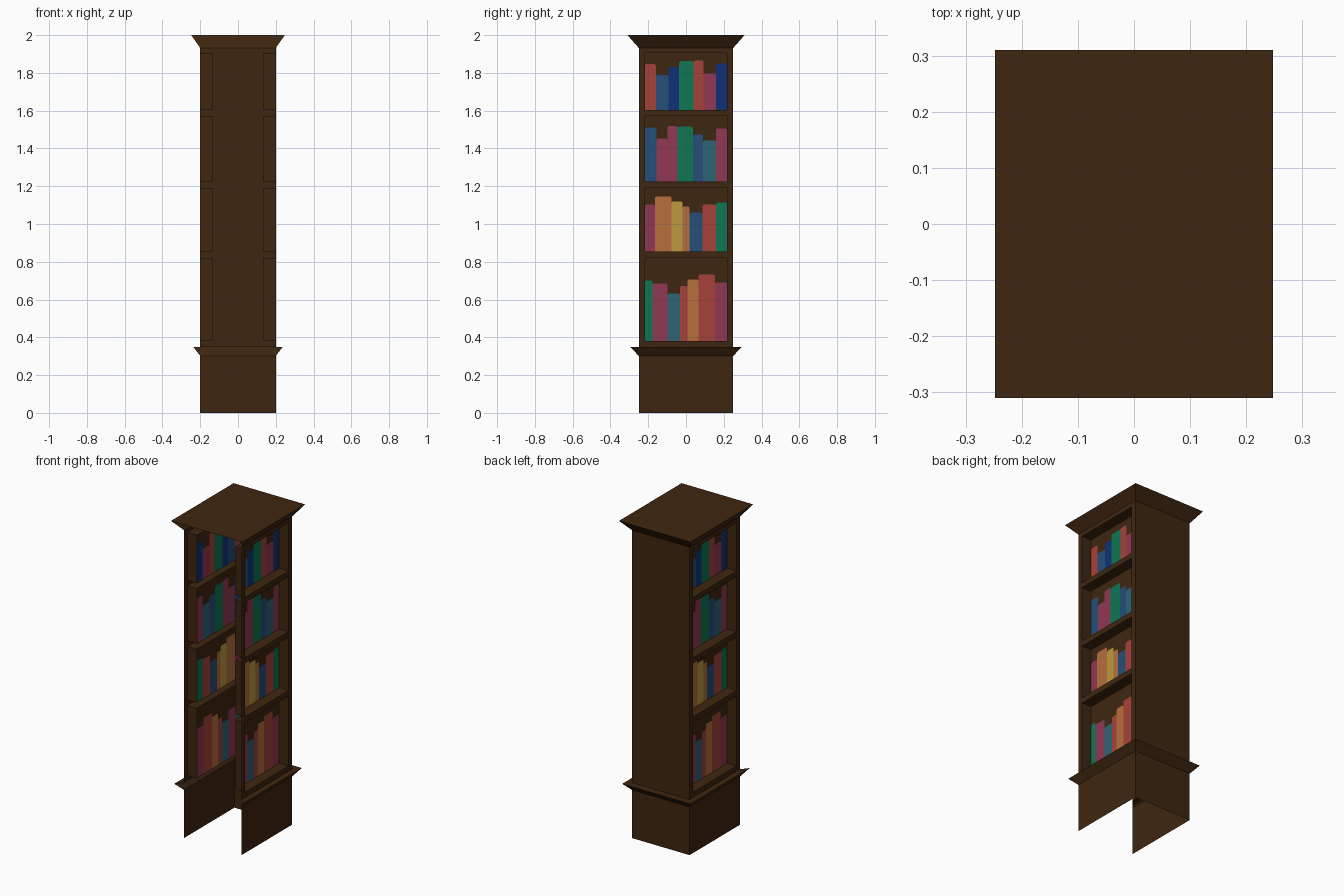
import bpy, bmesh, math
from mathutils import Vector

if "Cube" in bpy.data.objects:
    bpy.data.objects.remove(bpy.data.objects["Cube"])


def srgb(h):
    c = [int(h[i:i + 2], 16) / 255 for i in (0, 2, 4)]
    return [v / 12.92 if v <= 0.04045 else ((v + 0.055) / 1.055) ** 2.4 for v in c] + [1]


COLOURS = {"dark_wood": "3e2610", "red": "a6423a", "blue": "264e7a", "navy": "103176",
           "green": "0e7653", "maroon": "913853", "teal": "2f6576", "orange": "b86f3d",
           "yellow": "bc9a40"}
NAMES = list(COLOURS)
MATS = []
for n in NAMES:
    m = bpy.data.materials.new(n)
    m.diffuse_color = srgb(COLOURS[n])
    m.use_nodes = True
    m.node_tree.nodes["Principled BSDF"].inputs["Base Color"].default_value = m.diffuse_color
    MATS.append(m)


def face(bm, pts, out, mat="dark_wood"):
    """Add a flat face whose normal points along 'out'."""
    f = bm.faces.new([bm.verts.new(p) for p in pts])
    f.normal_update()
    if f.normal.dot(Vector(out)) < 0:
        f.normal_flip()
    f.material_index = NAMES.index(mat)


def finish(bm, name, weld=True):
    if weld:
        bmesh.ops.remove_doubles(bm, verts=bm.verts, dist=1e-5)
    me = bpy.data.meshes.new(name)
    bm.to_mesh(me)
    bm.free()
    for m in MATS:
        me.materials.append(m)
    ob = bpy.data.objects.new(name, me)
    bpy.context.collection.objects.link(ob)
    return ob


def both_sides(ob, left_name):
    """The left side is the right side turned half way round."""
    other = ob.copy()
    other.name = left_name
    other.rotation_euler.z = math.pi
    bpy.context.collection.objects.link(other)


HX, HY = 0.2, 0.25           # half width and half depth of the case
BACK, IN_Y = 0.134, 0.217    # recess back plane and half width of the openings

# Case: plinth, flared ledge, back and flared crown; the front and bottom are open
profile = [(1, 0), (1, 0.302), (1.18, 0.348), (1, 0.348), (1, 1.932), (1.24, 2.0)]
bm = bmesh.new()
for (s0, z0), (s1, z1) in zip(profile, profile[1:]):
    up = 1 if s1 < s0 else -(s1 - s0)
    for sx in (1, -1):
        if z1 - z0 < 1:      # the tall section has the shelf frames instead
            face(bm, [(sx * HX * s0, -HY * s0, z0), (sx * HX * s0, HY * s0, z0),
                      (sx * HX * s1, HY * s1, z1), (sx * HX * s1, -HY * s1, z1)],
                 (sx if s1 >= s0 else 0, 0, up))
    face(bm, [(-HX * s0, HY * s0, z0), (HX * s0, HY * s0, z0),
              (HX * s1, HY * s1, z1), (-HX * s1, HY * s1, z1)],
         (0, 1 if s1 >= s0 else 0, up))
tx, ty = HX * 1.24, HY * 1.24
face(bm, [(-tx, -ty, 2), (tx, -ty, 2), (tx, ty, 2), (-tx, ty, 2)], (0, 0, 1))
finish(bm, "case")

# Shelf openings: bottom, top, book edges along y, then book colours and heights
SHELVES = [
    (0.381, 0.82, [-.177, -.098, -.032, .008, .066, .153],
     [("green", .701), ("maroon", .686), ("teal", .633), ("red", .672),
      ("orange", .707), ("red", .733), ("maroon", .69)]),
    (0.855, 1.19, [-.164, -.077, -.019, .019, .087, .16],
     [("maroon", 1.104), ("orange", 1.146), ("yellow", 1.12), ("orange", 1.093),
      ("blue", 1.06), ("red", 1.104), ("green", 1.114)]),
    (1.224, 1.571, [-.157, -.098, -.045, .037, .09, .16],
     [("blue", 1.51), ("maroon", 1.453), ("maroon", 1.52), ("green", 1.516),
      ("blue", 1.474), ("teal", 1.442), ("maroon", 1.506)]),
    (1.604, 1.905, [-.16, -.093, -.037, .04, .093, .16],
     [("red", 1.847), ("blue", 1.79), ("navy", 1.83), ("green", 1.862),
      ("red", 1.866), ("maroon", 1.797), ("navy", 1.85)]),
]

# Side frame: stiles and rails around the four openings
bm = bmesh.new()
zs = [0.348] + [z for s in SHELVES for z in s[:2]] + [1.932]
ys = [-HY, -IN_Y, IN_Y, HY]
for i in range(len(zs) - 1):
    for j in range(3):
        if not (j == 1 and i % 2):
            face(bm, [(HX, ys[j], zs[i]), (HX, ys[j + 1], zs[i]),
                      (HX, ys[j + 1], zs[i + 1]), (HX, ys[j], zs[i + 1])], (1, 0, 0))
both_sides(finish(bm, "right_frame"), "left_frame")

# Recess walls: shelf board, ceiling and two cheeks for each opening
bm = bmesh.new()
for z0, z1, _, _ in SHELVES:
    ring = [(-IN_Y, z0), (IN_Y, z0), (IN_Y, z1), (-IN_Y, z1)]
    inward = [(0, 0, 1), (0, -1, 0), (0, 0, -1), (0, 1, 0)]
    for k in range(4):
        (ya, za), (yb, zb) = ring[k], ring[(k + 1) % 4]
        face(bm, [(HX, ya, za), (HX, yb, zb), (BACK, yb, zb), (BACK, ya, za)], inward[k])
both_sides(finish(bm, "right_shelves"), "left_shelves")

# Flat back panels with the book spines cut in as coloured faces
bm = bmesh.new()
c = 0.007
for z0, z1, cuts, books in SHELVES:
    edges = [-IN_Y] + cuts + [IN_Y]
    for a, b, (colour, h) in zip(edges, edges[1:], books):
        top = [(b, h - c), (b - c, h), (a + c, h), (a, h - c)]
        face(bm, [(BACK, y, z) for y, z in [(a, z0), (b, z0)] + top], (1, 0, 0), colour)
        face(bm, [(BACK, y, z) for y, z in [(a, z1), (b, z1)] + top], (1, 0, 0))
both_sides(finish(bm, "right_books", weld=False), "left_books")
